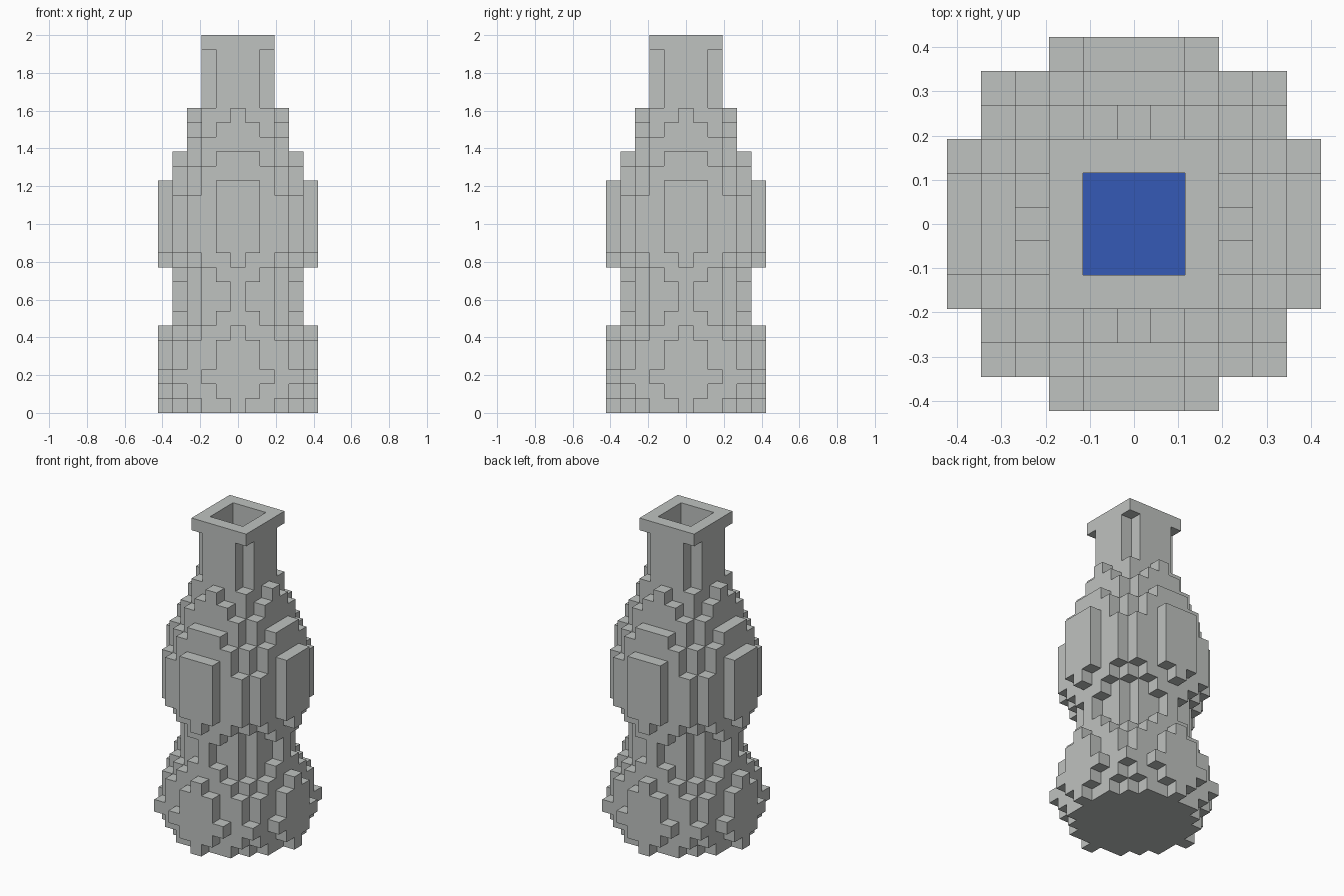
import bpy
import bmesh
from mathutils import Vector

cube = bpy.data.objects.get("Cube")
if cube:
    bpy.data.objects.remove(cube, do_unlink=True)

LAYERS = 26
S = 2 / LAYERS          # edge of one block
LIQUID_TOP = 18         # layers from here up are open inside


def make_material(name, rgb):
    mat = bpy.data.materials.new(name)
    mat.use_nodes = True
    mat.diffuse_color = (*rgb, 1)
    mat.node_tree.nodes["Principled BSDF"].inputs["Base Color"].default_value = (*rgb, 1)
    return mat


grey = make_material("bottle grey", (0.52, 0.54, 0.525))
blue = make_material("liquid blue", (0.035, 0.10, 0.47))

# Layer outlines: each digit is the reach in y for column |x| = 0, 1, 2 ...
# Each part is a list of (outline, number of layers), stacked from the ground up.
PARTS = {
    "base_bulb": [("544320", 1), ("554431", 1), ("555442", 1), ("554431", 2), ("544320", 1)],
    "waist": [("44321", 1), ("43320", 2), ("44321", 1)],
    "main_body": [("544320", 1), ("554431", 4), ("554321", 1), ("44432", 1), ("44321", 1)],
    "shoulder": [("3332", 1), ("3321", 1), ("3220", 1)],
    "neck": [("221", 4)],
    "rim": [("222", 1)],
}


def layer_cells(outline, z):
    reach = [int(c) for c in outline]
    n = len(reach) - 1
    return {(x, y, z)
            for x in range(-n, n + 1)
            for y in range(-reach[abs(x)], reach[abs(x)] + 1)}


def in_core(cell):
    return abs(cell[0]) <= 1 and abs(cell[1]) <= 1


DIRECTIONS = [Vector(d) for d in
              ((1, 0, 0), (-1, 0, 0), (0, 1, 0), (0, -1, 0), (0, 0, 1), (0, 0, -1))]


def build(name, cells, solid, mat):
    """Skin a set of blocks, leaving out faces that touch another block."""
    bm = bmesh.new()
    for cell in sorted(cells):
        c = Vector(cell)
        for d in DIRECTIONS:
            if tuple(int(v) for v in c + d) in solid:
                continue
            u = Vector((d.y, d.z, d.x))
            v = d.cross(u)
            mid = c + Vector((0, 0, 0.5)) + d / 2
            corners = [mid + (a * u + b * v) / 2
                       for a, b in ((-1, -1), (1, -1), (1, 1), (-1, 1))]
            bm.faces.new([bm.verts.new(p * S) for p in corners])
    bmesh.ops.remove_doubles(bm, verts=bm.verts, dist=S / 100)
    mesh = bpy.data.meshes.new(name)
    bm.to_mesh(mesh)
    bm.free()
    mesh.materials.append(mat)
    obj = bpy.data.objects.new(name, mesh)
    bpy.context.collection.objects.link(obj)


# Stack the layers into parts and hollow out the core
parts, liquid, z = {}, set(), 0
for name, runs in PARTS.items():
    parts[name] = set()
    for outline, count in runs:
        for _ in range(count):
            cells = layer_cells(outline, z)
            core = {c for c in cells if in_core(c)} if z > 0 else set()
            parts[name] |= cells - core
            if z < LIQUID_TOP:
                liquid |= core
            z += 1

solid = set(liquid).union(*parts.values())
for name, cells in parts.items():
    build(name, cells, solid, grey)
build("liquid", liquid, solid, blue)
